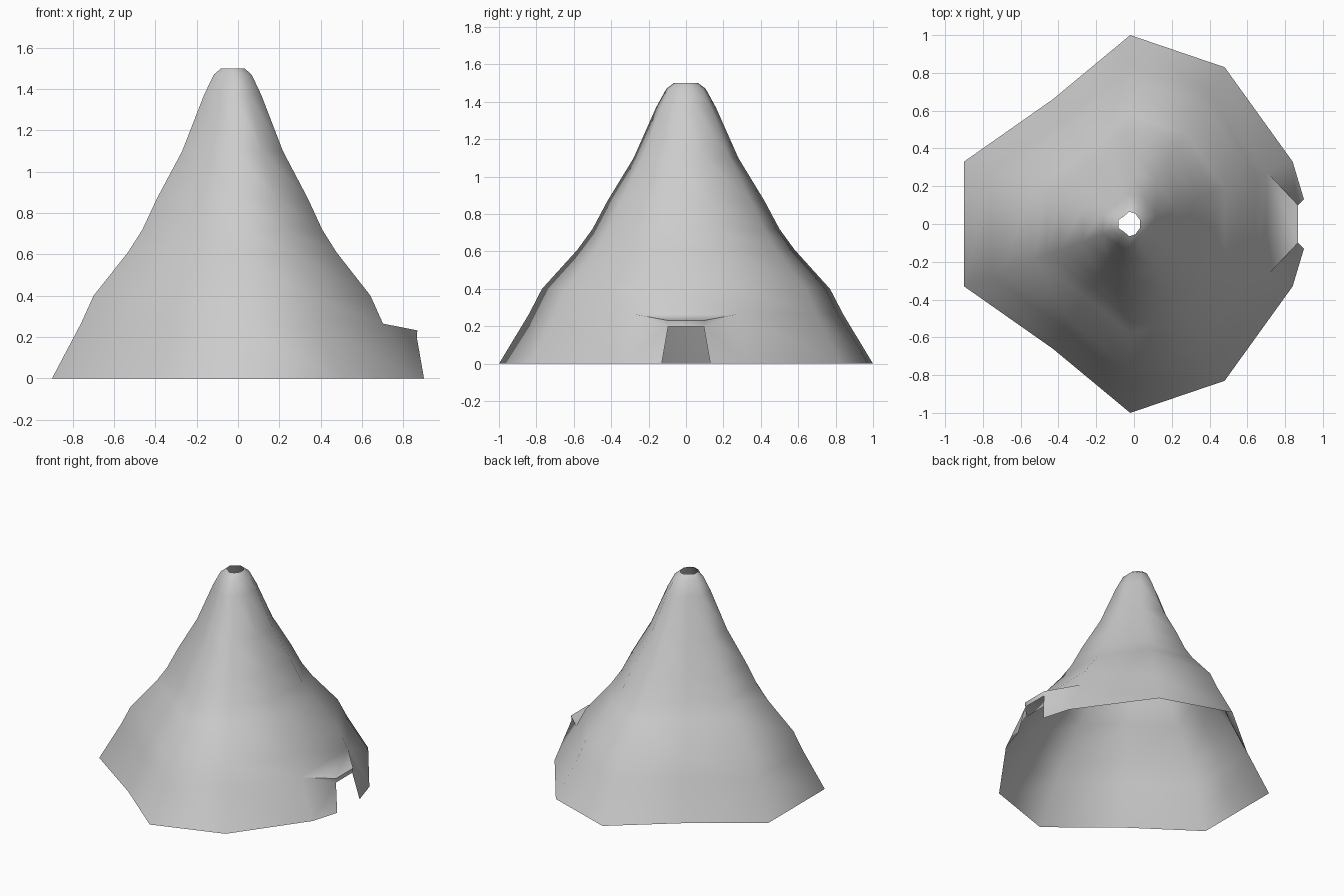
import bpy, bmesh

if "Cube" in bpy.data.objects:
    bpy.data.objects.remove(bpy.data.objects["Cube"])

CX = -0.025  # axis of the tent

# Half of the ground outline (back to door side), mirrored across y
half = [(-0.90, 0.33), (-0.43, 0.66), (-0.02, 1.0), (0.48, 0.83), (0.84, 0.33)]
outline = half + [(x, -y) for x, y in reversed(half)]

# Height and scale of each ring of the cloth
profile = [(0, 1), (0.265, 0.84), (0.40, 0.77), (0.61, 0.58), (0.72, 0.50),
           (0.87, 0.42), (1.10, 0.28), (1.37, 0.16), (1.47, 0.105), (1.50, 0.065)]

bm = bmesh.new()
rings = [[bm.verts.new((CX + (x - CX) * s, y * s, z)) for x, y in outline]
         for z, s in profile]

# Tent cloth, leaving out the lowest panel on the door side
n = len(outline)
door = len(half) - 1
for r, (low, high) in enumerate(zip(rings, rings[1:])):
    for i in range(n):
        if r == 0 and i == door:
            continue
        j = (i + 1) % n
        bm.faces.new((low[i], low[j], high[j], high[i]))

# Door porch: two side flaps, each joined to the cloth
corners = []
for side, i in ((1, door), (-1, door + 1)):
    foot, shoulder = rings[0][i], rings[1][i]
    top = bm.verts.new((0.868, 0.10 * side, 0.232))
    lip = bm.verts.new((0.865, 0.095 * side, 0.20))
    toe = bm.verts.new((0.90, 0.13 * side, 0))
    bm.faces.new((foot, shoulder, lip, toe))
    bm.faces.new((shoulder, top, lip))
    corners.append((shoulder, top, lip))

# Porch roof and the lintel above the opening
(s1, t1, l1), (s2, t2, l2) = corners
bm.faces.new((s1, s2, t2, t1))
bm.faces.new((t1, t2, l2, l1))

bmesh.ops.recalc_face_normals(bm, faces=bm.faces)
mesh = bpy.data.meshes.new("tent_cloth")
bm.to_mesh(mesh)
bm.free()
tent = bpy.data.objects.new("tent_cloth", mesh)
bpy.context.collection.objects.link(tent)

# Soft cloth with crisp folds at the porch
bpy.context.view_layer.objects.active = tent
tent.select_set(True)
bpy.ops.object.shade_smooth_by_angle(angle=1.0)
